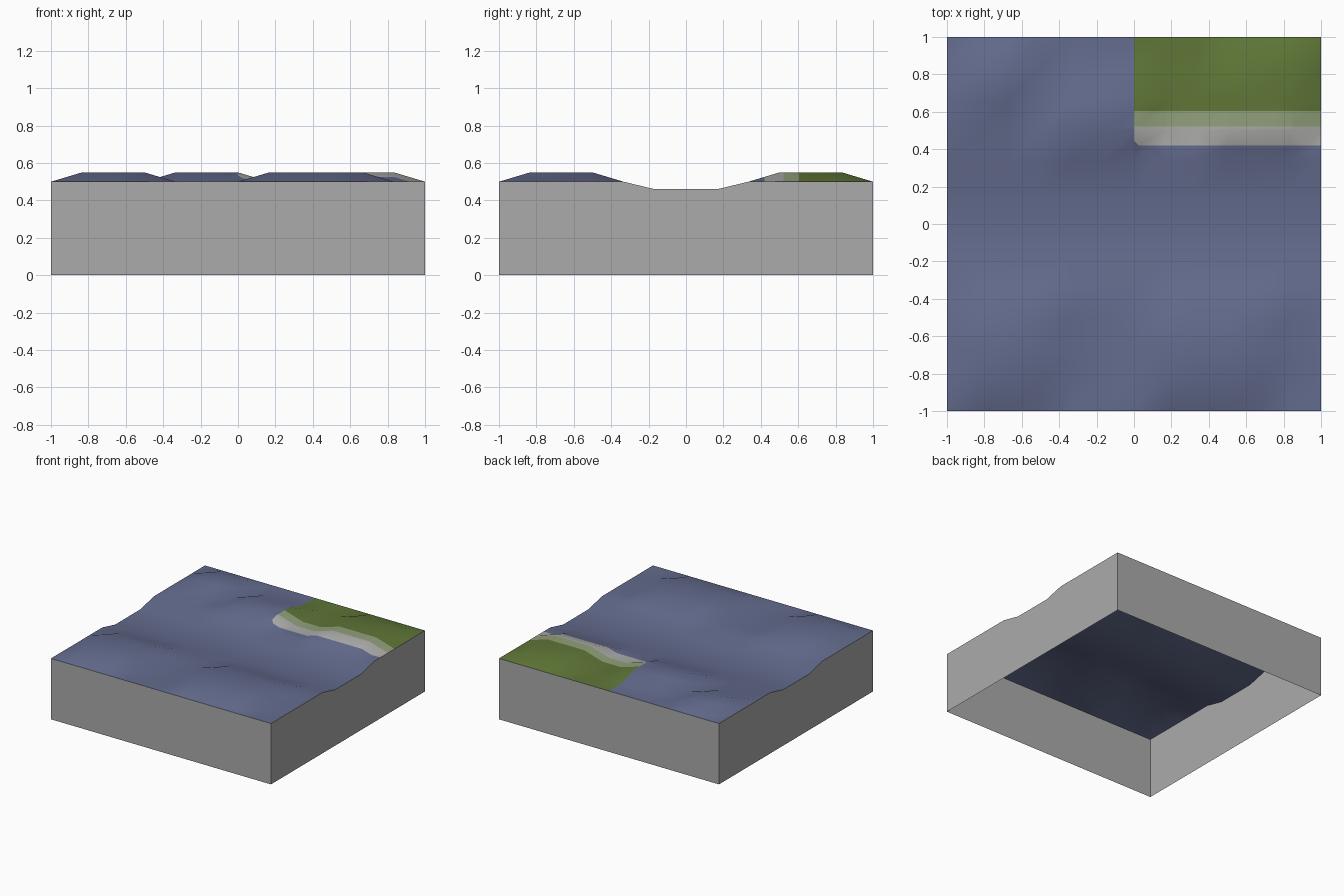
import bpy, bmesh
from mathutils import Vector

if "Cube" in bpy.data.objects:
    bpy.data.objects.remove(bpy.data.objects["Cube"])

N = 12                                   # cells per side
S = 2 / N


def material(name, rgb):
    m = bpy.data.materials.new(name)
    m.diffuse_color = (*rgb, 1)
    m.use_nodes = True
    m.node_tree.nodes["Principled BSDF"].inputs["Base Color"].default_value = m.diffuse_color
    return m


water = material("water_blue", (0.127, 0.150, 0.270))
grass = material("grass_green", (0.114, 0.181, 0.038))
pale = material("pale_green", (0.283, 0.352, 0.195))
sand = material("sand_grey", (0.41, 0.41, 0.40))
stone = material("wall_grey", (0.41, 0.41, 0.41))

# raised swells in grid steps from the centre: x0, x1, y0, y1
SWELLS = [(-5, -3, -5, -3), (1, 4, -5, -3), (-2, 0, 3, 4), (-5, -4, 4, 5), (3, 5, 3, 5)]


def height(i, j):
    if abs(j) <= 1:
        return 0.46                      # channel across the middle
    if any(a <= i <= b and c <= j <= d for a, b, c, d in SWELLS):
        return 0.55
    return 0.5


def point(i, j):
    return Vector((i * S, j * S, height(i, j)))


def finish(bm, name, mats):
    me = bpy.data.meshes.new(name)
    bm.to_mesh(me)
    bm.free()
    ob = bpy.data.objects.new(name, me)
    bpy.context.collection.objects.link(ob)
    for m in mats:
        me.materials.append(m)
    return ob


# --- wavy top surface, with the shore cut into its back right corner
bm = bmesh.new()
H = N // 2
R = range(-H, H + 1)
v = {(i, j): bm.verts.new(point(i, j)) for i in R for j in R}
for i in range(-H, H):
    for j in range(-H, H):
        a, b, c, d = v[i, j], v[i + 1, j], v[i + 1, j + 1], v[i, j + 1]
        bm.faces.new((a, b, c))
        bm.faces.new((a, c, d))


def cut(co, no, xmax=2):
    faces = [f for f in bm.faces
             if 0 < f.calc_center_median().x < xmax and f.calc_center_median().y > 0.33]
    geom = set(faces)
    for f in faces:
        geom.update(f.edges)
        geom.update(f.verts)
    bmesh.ops.bisect_plane(bm, geom=list(geom), dist=1e-5, plane_co=co, plane_no=no)


SHORE, BLEND, LAWN = 0.42, 0.52, 0.605
for y in (SHORE, BLEND, LAWN):
    cut((0, y, 0), (0, 1, 0))
cut((0.025, SHORE, 0), (1, 1, 0), 0.16)   # clipped shore corner
for f in bm.faces:
    f.smooth = True
    c = f.calc_center_median()
    if c.x > 0 and c.y > SHORE and c.x + c.y > SHORE + 0.025:
        f.material_index = 1 if c.y > LAWN else 2 if c.y > BLEND else 3
finish(bm, "water_and_shore", [water, grass, pale, sand])

# --- four side walls down to the ground, open underneath
bm = bmesh.new()
ring = ([(i, -H) for i in range(-H, H)] + [(H, j) for j in range(-H, H)] +
        [(-i, H) for i in range(-H, H)] + [(-H, -j) for j in range(-H, H)])
top = [bm.verts.new(point(i, j)) for i, j in ring]
low = [bm.verts.new((i * S, j * S, 0)) for i, j in ring]
for k in range(len(ring)):
    n = (k + 1) % len(ring)
    bm.faces.new((low[k], low[n], top[n], top[k]))
finish(bm, "side_walls", [stone])
